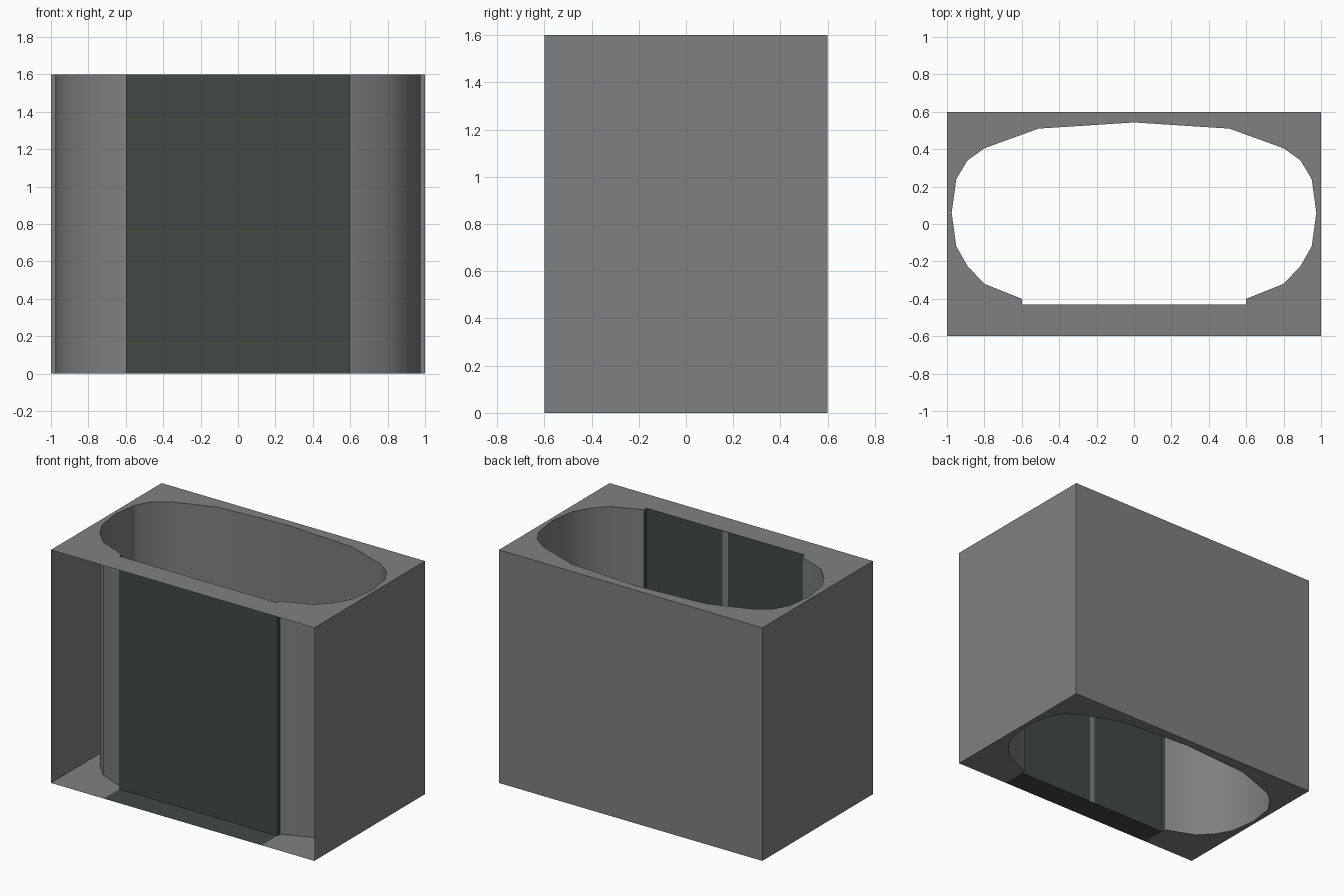
import bpy, bmesh

if "Cube" in bpy.data.objects:
    bpy.data.objects.remove(bpy.data.objects["Cube"])

W, D, H = 1.0, 0.6, 1.6        # half width, half depth, height
PX, PY = 0.6, -0.43            # front panel half width and position


def material(name, rgb):
    m = bpy.data.materials.new(name)
    m.diffuse_color = (*rgb, 1)
    m.use_nodes = True
    m.node_tree.nodes["Principled BSDF"].inputs["Base Color"].default_value = m.diffuse_color
    return m


grey = material("mid grey", (0.216, 0.216, 0.216))
dark = material("dark green grey", (0.053, 0.067, 0.060))


def make_object(name, bm, mat):
    me = bpy.data.meshes.new(name)
    bm.to_mesh(me)
    bm.free()
    me.materials.append(mat)
    ob = bpy.data.objects.new(name, me)
    bpy.context.collection.objects.link(ob)
    return ob


def wall(name, path, mat, z0=0.0, z1=H, smooth=False, sharp=()):
    """Extrude an open plan path upwards into a thin sheet."""
    bm = bmesh.new()
    low = [bm.verts.new((x, y, z0)) for x, y in path]
    high = [bm.verts.new((x, y, z1)) for x, y in path]
    for i in range(len(path) - 1):
        f = bm.faces.new((low[i], low[i + 1], high[i + 1], high[i]))
        f.smooth = smooth
    for i in sharp:
        bm.edges.get((low[i], high[i])).smooth = False
    return make_object(name, bm, mat)


def plate(name, outline, z, mat, up):
    """Flat sheet from a plan outline."""
    bm = bmesh.new()
    f = bm.faces.new([bm.verts.new((x, y, z)) for x, y in outline])
    f.normal_update()
    if (f.normal.z > 0) != up:
        f.normal_flip()
    bmesh.ops.triangulate(bm, faces=[f])
    return make_object(name, bm, mat)


# Oval profile: right half from the front panel to the back, then mirrored
half = [(PX, -0.40), (0.80, -0.32), (0.89, -0.225), (0.95, -0.12),
        (0.975, 0.06), (0.95, 0.24), (0.89, 0.34), (0.80, 0.405),
        (0.51, 0.51), (0.0, 0.543)]
oval = half + [(-x, y) for x, y in half[-2::-1]]
n = len(oval) - 1

# Outer casing, open at the front
wall("outer_casing", [(W, -D), (W, D), (-W, D), (-W, -D)], grey)

# Curved inner wall
wall("inner_wall", oval, grey, smooth=True, sharp=(5, 7, n - 7, n - 5))

# Top and bottom rims around the oval opening
ring = [(-PX, -D), (-W, -D), (-W, D), (W, D), (W, -D), (PX, -D)] + oval
strip = [(-PX, -D), (PX, -D), (PX, PY), (-PX, PY)]
plate("top_rim", ring, H, grey, True)
plate("bottom_rim", ring, 0, grey, False)
plate("top_front_ledge", strip, H, grey, True)
plate("bottom_front_ledge", strip, 0, dark, False)

# Dark front panel with short returns to the curved wall
wall("front_panel", [(-PX, -0.40), (-PX, PY), (PX, PY), (PX, -0.40)], dark)

# Thin grey centre bar on the inside of the panel
wall("centre_bar", [(0.02, PY + 0.004), (-0.02, PY + 0.004)], grey)
